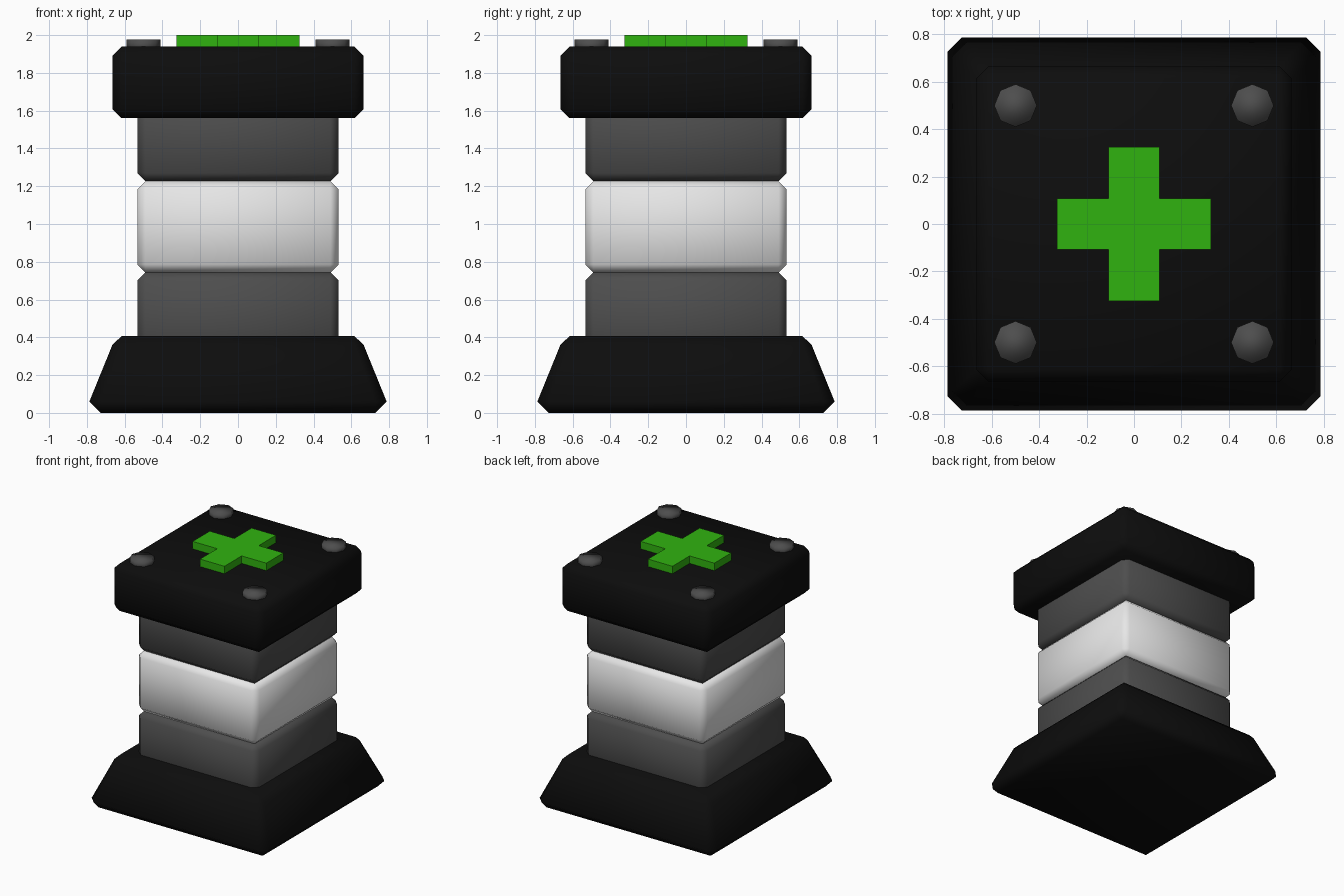
import bpy, bmesh, math

if "Cube" in bpy.data.objects:
    bpy.data.objects.remove(bpy.data.objects["Cube"])


def material(name, rgb):
    m = bpy.data.materials.new(name)
    m.diffuse_color = (*rgb, 1)
    m.use_nodes = True
    m.node_tree.nodes["Principled BSDF"].inputs["Base Color"].default_value = m.diffuse_color
    return m


BLACK = material("black casing", (0.004, 0.004, 0.004))
GREY = material("dark grey", (0.075, 0.075, 0.075))
WHITE = material("light grey", (0.8, 0.8, 0.8))
GREEN = material("green", (0.03, 0.45, 0.005))


def finish(name, bm, mat, smooth=True):
    bmesh.ops.remove_doubles(bm, verts=bm.verts, dist=1e-4)
    bmesh.ops.recalc_face_normals(bm, faces=bm.faces)
    me = bpy.data.meshes.new(name)
    bm.to_mesh(me)
    bm.free()
    me.materials.append(mat)
    me.polygons.foreach_set("use_smooth", [smooth] * len(me.polygons))
    ob = bpy.data.objects.new(name, me)
    bpy.context.collection.objects.link(ob)
    return ob


def block(name, rings, mat):
    """Chamfered square block from (z, half width, corner cut) rings."""
    bm = bmesh.new()
    loops = []
    for z, h, c in rings:
        pts = [(h, c - h), (h, h - c), (h - c, h), (c - h, h),
               (-h, h - c), (-h, c - h), (c - h, -h), (h - c, -h)]
        if c == 0:  # plain square ring: two loop slots share each corner
            s = [(h, -h), (h, h), (-h, h), (-h, -h)]
            vs = [bm.verts.new((x, y, z)) for x, y in s]
            loops.append([vs[i] for i in (0, 1, 1, 2, 2, 3, 3, 0)])
        else:
            loops.append([bm.verts.new((x, y, z)) for x, y in pts])
    for a, b in zip(loops, loops[1:]):
        for i in range(8):
            j = (i + 1) % 8
            bm.faces.new(list(dict.fromkeys((a[i], a[j], b[j], b[i]))))
    for end in (loops[0], loops[-1]):
        bm.faces.new(list(dict.fromkeys(end)))
    return finish(name, bm, mat)


def bevelled(name, z0, z1, h, c, mat):
    return block(name, [(z0, h - c, 0), (z0 + c, h, c),
                        (z1 - c, h, c), (z1, h - c, 0)], mat)


# Tapered foot and square cap
block("base", [(0, 0.727, 0), (0.06, 0.787, 0.06),
               (0.36, 0.665, 0.05), (0.408, 0.615, 0)], BLACK)
bevelled("cap", 1.56, 1.94, 0.665, 0.049, BLACK)

# Body sections with grooves between them
bevelled("lower_body", 0.26, 0.743, 0.533, 0.043, GREY)
bevelled("middle_band", 0.743, 1.227, 0.533, 0.043, WHITE)
bevelled("upper_body", 1.227, 1.71, 0.533, 0.043, GREY)

# Raised plus sign
bm = bmesh.new()
a, b = 0.108, 0.326
quarter = [(b, -a), (b, a), (a, a)]
outline = []
for k in range(4):
    for x, y in quarter:
        for _ in range(k):
            x, y = -y, x
        outline.append((x, y))
bottom = [bm.verts.new((x, y, 1.93)) for x, y in outline]
top = [bm.verts.new((x, y, 2.0)) for x, y in outline]
bm.faces.new(bottom)
bm.faces.new(top)
for i in range(12):
    j = (i + 1) % 12
    bm.faces.new((bottom[i], bottom[j], top[j], top[i]))
finish("plus_sign", bm, GREEN, smooth=False)

# Eight-sided corner bolts
for sx in (-1, 1):
    for sy in (-1, 1):
        bm = bmesh.new()
        bmesh.ops.create_cone(bm, cap_ends=True, segments=8,
                              radius1=0.09, radius2=0.09, depth=0.06)
        ob = finish("bolt", bm, GREY)
        ob.location = (0.5 * sx, 0.5 * sy, 1.948)
